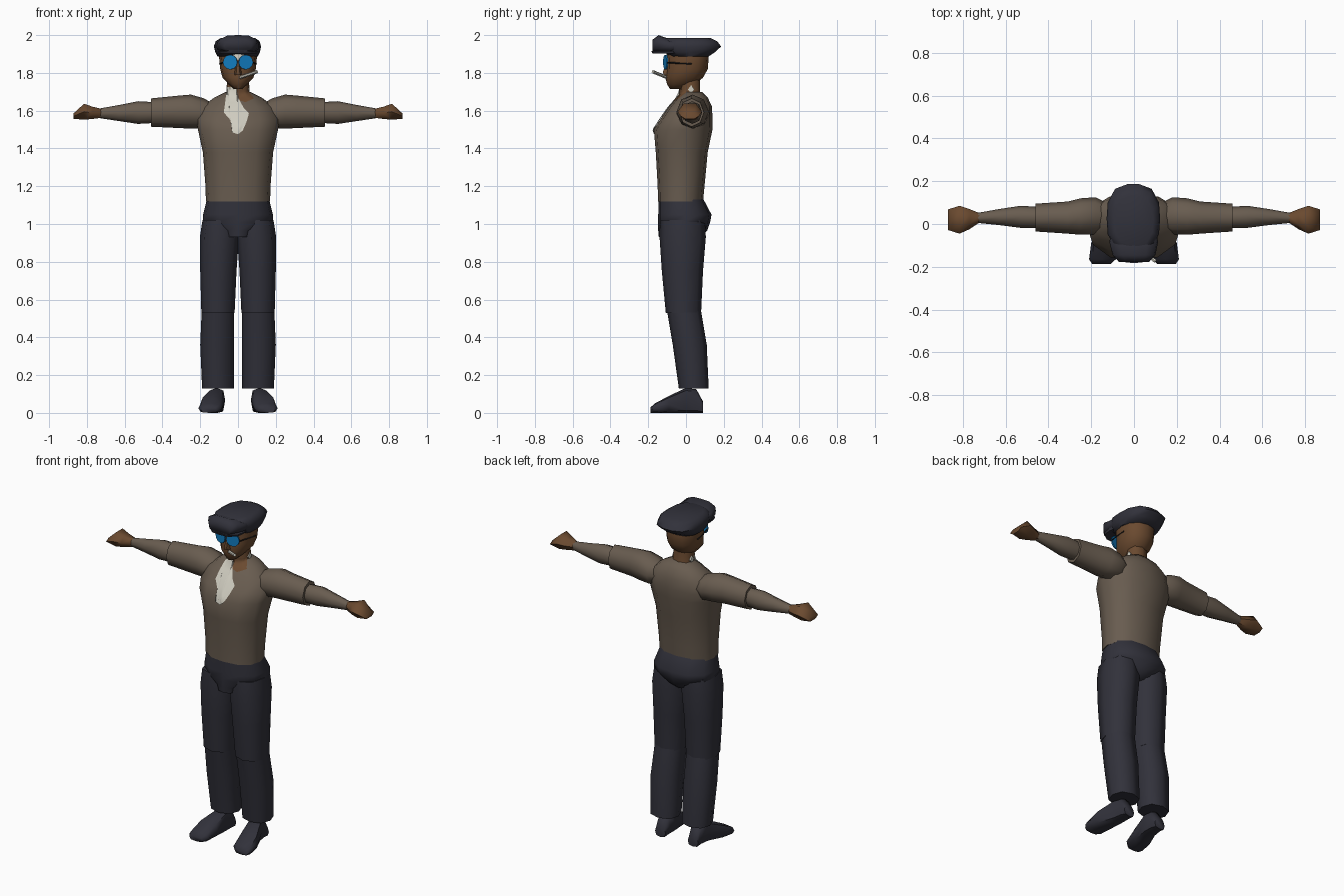
import bpy, bmesh, math
from mathutils import Vector
from mathutils.bvhtree import BVHTree

if "Cube" in bpy.data.objects:
    bpy.data.objects.remove(bpy.data.objects["Cube"], do_unlink=True)

parts = []


def material(name, r, g, b):
    m = bpy.data.materials.new(name)
    m.use_nodes = True
    m.diffuse_color = (r, g, b, 1)
    m.node_tree.nodes["Principled BSDF"].inputs["Base Color"].default_value = (r, g, b, 1)
    return m


NAVY = material("dark navy cloth", .031, .031, .043)
BROWN = material("brown knit", .14, .108, .08)
SKIN = material("brown skin", .145, .068, .029)
WHITE = material("off white", .62, .6, .52)
BLUE = material("blue lens", .006, .2, .52)
BLACK = material("black frame", .012, .012, .014)


def finish(name, bm, mat):
    bmesh.ops.recalc_face_normals(bm, faces=bm.faces[:])
    mesh = bpy.data.meshes.new(name)
    bm.to_mesh(mesh)
    bm.free()
    mesh.materials.append(mat)
    ob = bpy.data.objects.new(name, mesh)
    bpy.context.collection.objects.link(ob)
    parts.append(ob)
    return ob


def loft(name, mat, axis, rings, n=8, power=2.0, side=1):
    """Rings are (position, a_min, a_max, b_min, b_max) across the axis."""
    bm = bmesh.new()
    loops = []
    for t, a0, a1, b0, b1 in rings:
        loop = []
        for i in range(n):
            ang = math.tau * i / n
            c, s = math.cos(ang), math.sin(ang)
            k = (abs(c) ** power + abs(s) ** power) ** (-1 / power)
            a = (a0 + a1) / 2 + c * k * (a1 - a0) / 2
            b = (b0 + b1) / 2 + s * k * (b1 - b0) / 2
            x, y, z = {"X": (t, a, b), "Y": (a, t, b), "Z": (a, b, t)}[axis]
            loop.append(bm.verts.new((x * side, y, z)))
        loops.append(loop)
    for lo, hi in zip(loops, loops[1:]):
        for i in range(n):
            j = (i + 1) % n
            bm.faces.new((lo[i], lo[j], hi[j], hi[i]))
    bm.faces.new(loops[0])
    bm.faces.new(loops[-1])
    return finish(name, bm, mat)


def tube(name, mat, start, end, radius, n=8):
    a, b = Vector(start), Vector(end)
    bm = bmesh.new()
    bmesh.ops.create_cone(bm, cap_ends=True, segments=n, radius1=radius,
                          radius2=radius, depth=(b - a).length)
    bm.transform((b - a).to_track_quat("Z", "Y").to_matrix().to_4x4())
    bmesh.ops.translate(bm, verts=bm.verts[:], vec=(a + b) / 2)
    return finish(name, bm, mat)


def front_patch(name, mat, outline, targets, lift):
    """Lay a flat outline (x, z) on the front of the target parts."""
    trees = [BVHTree.FromPolygons([v.co for v in t.data.vertices],
                                  [p.vertices[:] for p in t.data.polygons]) for t in targets]
    bm = bmesh.new()
    bm.faces.new([bm.verts.new((x, -1, z)) for x, z in outline])
    bmesh.ops.triangulate(bm, faces=bm.faces[:])
    bmesh.ops.subdivide_edges(bm, edges=bm.edges[:], cuts=5, use_grid_fill=True)
    for v in bm.verts:
        hits = [t.ray_cast(v.co, Vector((0, 1, 0)))[0] for t in trees]
        v.co.y = min([h.y for h in hits if h], default=0) - lift
    return finish(name, bm, mat)


# Torso, neck and pelvis
torso = loft("sweater_body", BROWN, "Z", [
    (1.12, -.17, .17, -.148, .09), (1.2, -.172, .172, -.15, .098),
    (1.38, -.186, .186, -.16, .115), (1.5, -.212, .212, -.17, .14),
    (1.555, -.222, .222, -.135, .14), (1.62, -.19, .19, -.09, .138),
    (1.67, -.125, .125, -.045, .115), (1.7, -.065, .065, -.01, .085)], 12, 2.4)
neck = loft("neck", SKIN, "Z", [
    (1.64, -.075, .075, -.04, .09), (1.7, -.06, .06, -.03, .075),
    (1.8, -.055, .055, -.04, .075)], 8, 2.3)
loft("pelvis", NAVY, "Z", [
    (.93, -.068, .068, -.144, .07), (.965, -.085, .085, -.147, .112),
    (1.01, -.186, .186, -.147, .128), (1.05, -.185, .185, -.147, .135),
    (1.135, -.163, .163, -.145, .09)], 12, 2.5)

# Shirt front, open neckline and collar
front_patch("shirt_front", WHITE, [
    (-.058, 1.725), (-.008, 1.725), (0, 1.67), (.03, 1.615), (.058, 1.585), (.045, 1.54),
    (.025, 1.495), (0, 1.475), (-.03, 1.485), (-.04, 1.55), (-.075, 1.59), (-.045, 1.65)],
    [torso, neck], .007)
front_patch("open_neckline", SKIN, [
    (-.008, 1.72), (.05, 1.71), (.085, 1.665), (.04, 1.645), (.005, 1.655)], [torso, neck], .005)

# Arms and legs, mirrored
for side, label in ((1, "left"), (-1, "right")):
    loft(label + "_collar", WHITE, "X", [(.053, .01, .045, 1.69, 1.735),
                                         (.062, .01, .045, 1.69, 1.735)], 4, 2, side)
    loft(label + "_sleeve", BROWN, "X", [
        (.13, -.03, .1, 1.53, 1.635), (.18, -.05, .125, 1.505, 1.665),
        (.25, -.05, .12, 1.505, 1.685), (.31, -.045, .105, 1.508, 1.68),
        (.46, -.035, .095, 1.515, 1.665)], 8, 2, side)
    loft(label + "_forearm", BROWN, "X", [
        (.44, -.02, .08, 1.535, 1.645), (.53, -.018, .085, 1.53, 1.65),
        (.63, -.005, .07, 1.545, 1.63), (.73, .005, .052, 1.56, 1.612)], 8, 2.1, side)
    loft(label + "_hand", SKIN, "X", [
        (.72, .008, .05, 1.56, 1.612), (.77, -.025, .07, 1.552, 1.625),
        (.815, -.045, .085, 1.547, 1.642), (.87, -.028, .068, 1.555, 1.588)], 6, 2.2, side)
    loft(label + "_thigh", NAVY, "Z", [
        (.53, .018, .194, -.107, .08), (.75, .008, .2, -.128, .09),
        (.93, -.005, .202, -.14, .105), (1.02, .005, .188, -.138, .1)], 8, 2.4, side)
    loft(label + "_lower_leg", NAVY, "Z", [
        (.13, .022, .19, -.038, .12), (.36, .02, .2, -.07, .11),
        (.55, .02, .192, -.102, .078)], 8, 2.4, side)
    loft(label + "_shoe", NAVY, "Y", [
        (.09, .075, .145, 0, .06), (.055, .07, .15, 0, .125), (0, .068, .16, 0, .132),
        (-.09, .075, .2, 0, .09), (-.165, .085, .21, 0, .05),
        (-.187, .11, .195, 0, .03)], 8, 3, side)

# Head
head = loft("head", SKIN, "Z", [
    (1.715, -.022, .022, -.085, -.02), (1.74, -.05, .05, -.1, .05),
    (1.775, -.082, .082, -.11, .09), (1.82, -.094, .094, -.1, .115),
    (1.88, -.1, .1, -.1, .12), (1.94, -.095, .095, -.09, .11)], 12, 2.3)
loft("nose", SKIN, "Z", [(1.79, -.02, .02, -.122, -.08), (1.805, -.018, .018, -.125, -.08),
                         (1.86, -.008, .008, -.105, -.08)], 6)
front_patch("forehead_patch", WHITE, [(-.022, 1.868), (.02, 1.868), (.035, 1.908), (-.03, 1.908)],
            [head], .006)

# Sunglasses
for s, label in ((1, "left"), (-1, "right")):
    tube(label + "_lens", BLUE, (s * .042, -.112, 1.857), (s * .04, -.104, 1.857), .039, 12)
    tube(label + "_temple", BLACK, (s * .078, -.1, 1.855), (s * .099, .03, 1.847), .004, 4)

# Cigarette
tube("cigarette", WHITE, (.01, -.1, 1.775), (.1, -.175, 1.806), .009, 6)

# Flat cap: crown, raised front and brim
loft("cap_crown", NAVY, "Z", [
    (1.887, -.108, .105, -.08, .12), (1.91, -.12, .116, -.12, .155),
    (1.94, -.128, .122, -.135, .187), (1.968, -.118, .114, -.135, .165),
    (1.985, -.09, .09, -.1, .13)], 14, 2.8)
loft("cap_front", NAVY, "Y", [
    (-.178, -.07, .07, 1.91, 1.975), (-.145, -.1, .1, 1.908, 2.0),
    (-.085, -.115, .112, 1.905, 1.978), (0, -.1, .1, 1.92, 1.975)], 12, 3.2)
loft("cap_brim", NAVY, "Z", [
    (1.903, -.1, .1, -.178, 0), (1.916, -.105, .105, -.183, 0)], 12, 2.8)

# Smooth shading with crisp edges
bpy.ops.object.select_all(action="DESELECT")
for ob in parts:
    ob.select_set(True)
bpy.context.view_layer.objects.active = parts[0]
bpy.ops.object.shade_smooth_by_angle(angle=math.radians(58))
